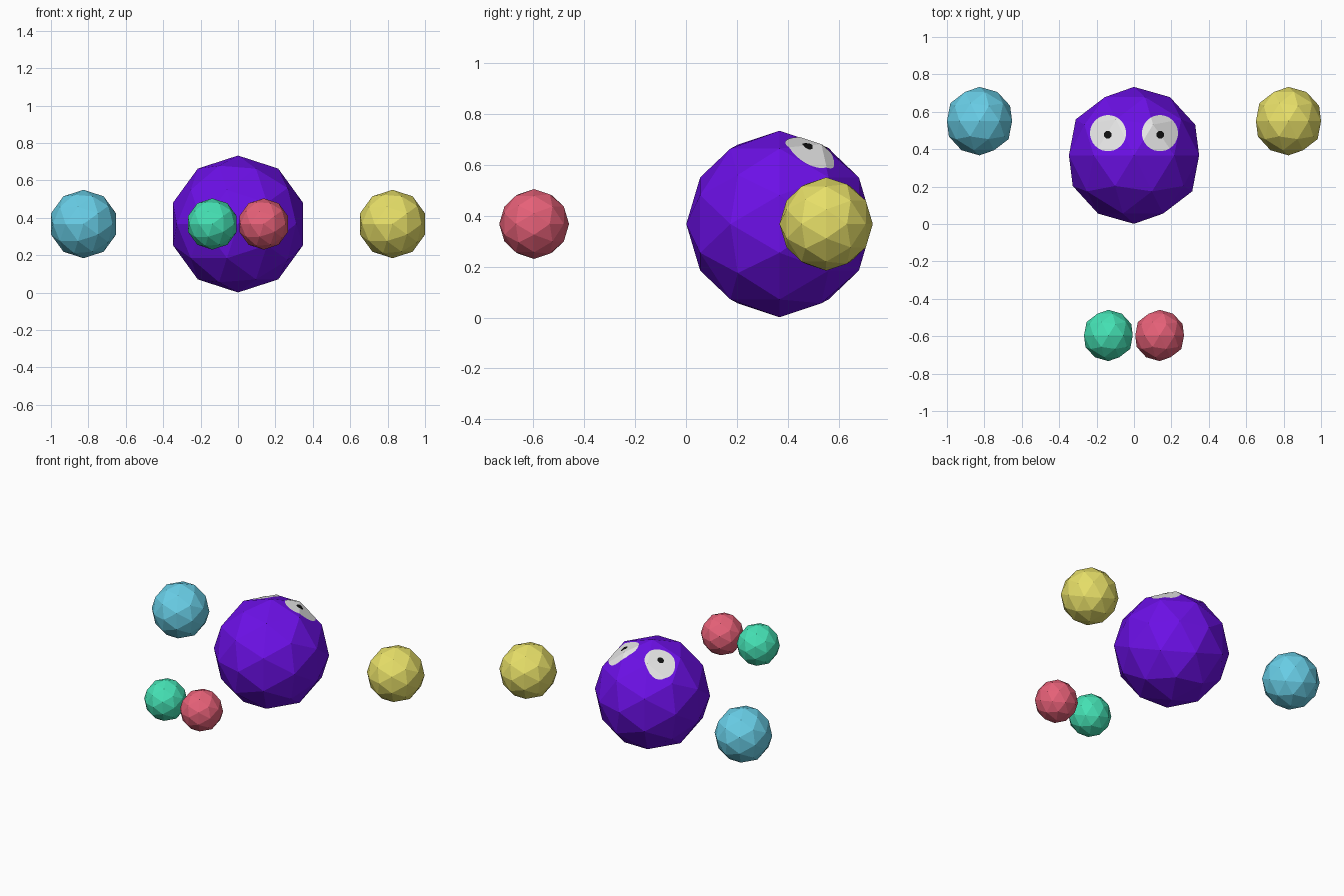
import bpy, bmesh, math
from mathutils import Matrix, Vector

cube = bpy.data.objects.get("Cube")
if cube:
    bpy.data.objects.remove(cube, do_unlink=True)


def material(name, r, g, b):
    m = bpy.data.materials.new(name)
    m.use_nodes = True
    m.diffuse_color = (r, g, b, 1)
    m.node_tree.nodes["Principled BSDF"].inputs["Base Color"].default_value = (r, g, b, 1)
    return m


purple = material("purple", 0.15, 0.005, 0.8)
yellow = material("yellow", 0.8, 0.74, 0.14)
blue = material("light blue", 0.14, 0.62, 0.8)
red = material("rose red", 0.8, 0.12, 0.19)
green = material("sea green", 0.06, 0.76, 0.46)
white = material("eye white", 0.8, 0.8, 0.8)
black = material("pupil black", 0.005, 0.005, 0.005)

CENTRE_Z = 0.367
BODY = Vector((0, 0.367, CENTRE_Z))
BODY_RADIUS = 0.366


def finish(bm, name, location, mat):
    mesh = bpy.data.meshes.new(name)
    bm.to_mesh(mesh)
    bm.free()
    mesh.materials.append(mat)
    obj = bpy.data.objects.new(name, mesh)
    obj.location = location
    bpy.context.collection.objects.link(obj)
    return obj


def facet_ball(radius):
    # Faceted ball with its poles along y
    bm = bmesh.new()
    bmesh.ops.create_icosphere(bm, subdivisions=2, radius=radius,
                               matrix=Matrix.Rotation(-math.pi / 2, 4, 'X'))
    return bm


def slice_off(bm, point, normal):
    bmesh.ops.bisect_plane(bm, geom=bm.verts[:] + bm.edges[:] + bm.faces[:],
                           plane_co=point, plane_no=normal, clear_outer=True)


def painted_disc(name, x, y, radius, sides, lift, mat):
    # Trim a copy of the body's top to a round patch lying on its facets
    bm = facet_ball(BODY_RADIUS)
    slice_off(bm, Vector((0, 0, 0.05)), Vector((0, 0, -1)))
    centre = Vector((x, y, 0)) - BODY
    for i in range(sides):
        angle = math.tau * i / sides
        out = Vector((math.cos(angle), math.sin(angle), 0))
        slice_off(bm, centre + out * radius, out)
    outward = Vector((centre.x, centre.y, BODY_RADIUS * 0.85)).normalized()
    bmesh.ops.translate(bm, verts=bm.verts, vec=outward * lift)
    finish(bm, name, BODY, mat)


# Body
finish(facet_ball(BODY_RADIUS), "body", BODY, purple)

# Floating hands, feet, and eyes on each side
for side, sx, hand_mat, foot_mat in (("left", 1, yellow, red), ("right", -1, blue, green)):
    finish(facet_ball(0.183), side + "_hand", (sx * 0.826, 0.55, CENTRE_Z), hand_mat)
    finish(facet_ball(0.137), side + "_foot", (sx * 0.137, -0.596, CENTRE_Z), foot_mat)
    painted_disc(side + "_eye", sx * 0.138, 0.485, 0.096, 28, 0.002, white)
    painted_disc(side + "_pupil", sx * 0.138, 0.476, 0.02, 8, 0.004, black)
